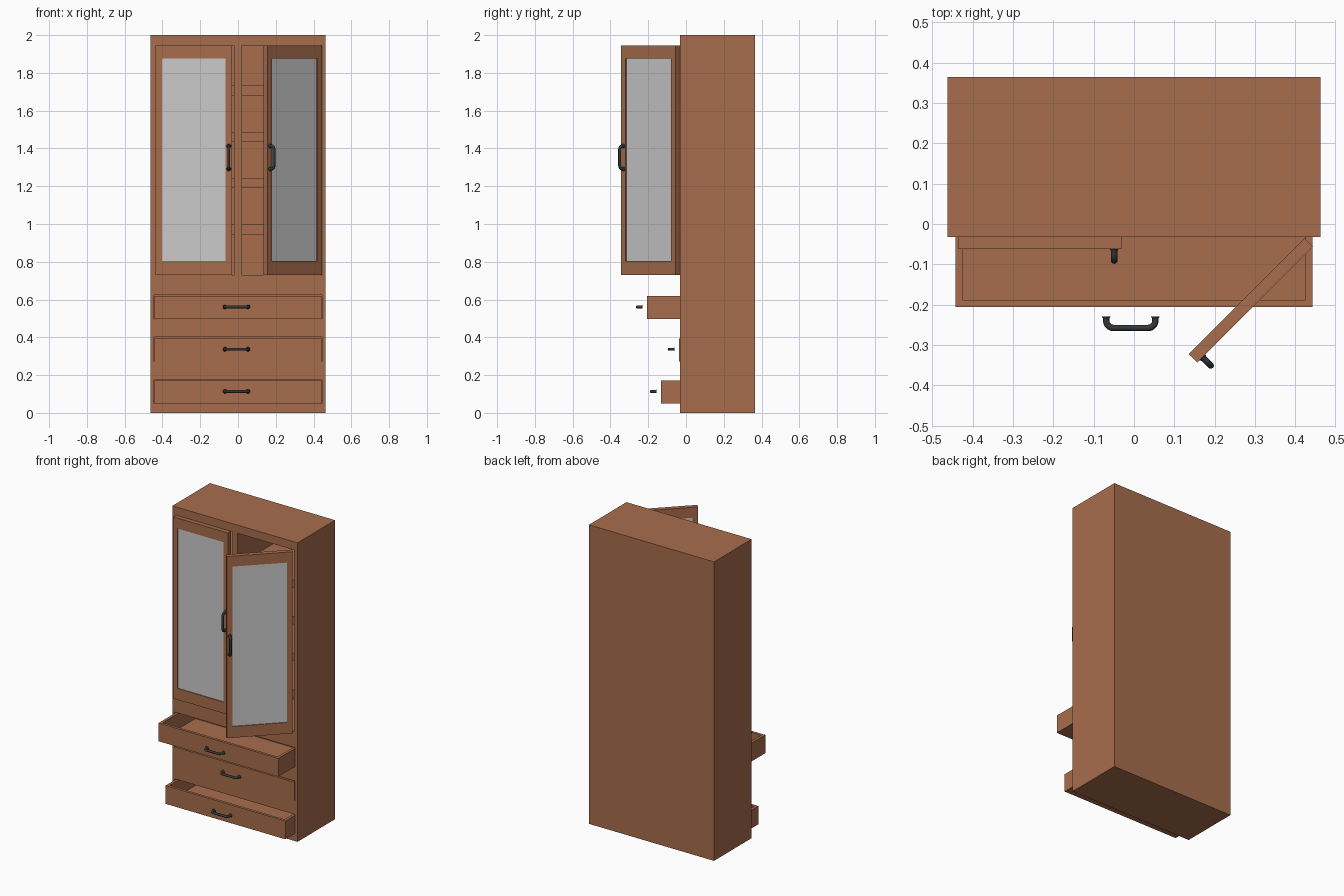
import bpy
import bmesh
import math
from mathutils import Matrix, Vector

cube = bpy.data.objects.get("Cube")
if cube:
    bpy.data.objects.remove(cube, do_unlink=True)


def material(name, rgb, rough):
    m = bpy.data.materials.new(name)
    m.use_nodes = True
    m.diffuse_color = (*rgb, 1)
    bsdf = m.node_tree.nodes["Principled BSDF"]
    bsdf.inputs["Base Color"].default_value = (*rgb, 1)
    bsdf.inputs["Roughness"].default_value = rough
    return m


WOOD = material("warm wood", (0.39, 0.155, 0.074), 0.6)
GLASS = material("pale mirror", (0.6, 0.6, 0.6), 0.4)
METAL = material("dark metal", (0.035, 0.037, 0.04), 0.4)


def box(name, x, y, z, mat=None):
    """Box from (min, max) ranges on each axis."""
    bm = bmesh.new()
    bmesh.ops.create_cube(bm, size=1)
    for v in bm.verts:
        v.co = Vector(r[0] if c < 0 else r[1] for c, r in zip(v.co, (x, y, z)))
    mesh = bpy.data.meshes.new(name)
    bm.to_mesh(mesh)
    bm.free()
    obj = bpy.data.objects.new(name, mesh)
    bpy.context.collection.objects.link(obj)
    if mat:
        mesh.materials.append(mat)
    return obj


def carve(obj, x, y, z):
    """Cut a box-shaped hole out of an object."""
    cutter = box("cutter", x, y, z)
    mod = obj.modifiers.new("hole", "BOOLEAN")
    mod.operation = "DIFFERENCE"
    mod.solver = "EXACT"
    mod.object = cutter
    bpy.context.view_layer.objects.active = obj
    bpy.ops.object.modifier_apply(modifier=mod.name)
    bpy.data.objects.remove(cutter, do_unlink=True)


def handle(name, matrix):
    """Bow handle: base on y = 0, grip towards -y, lying along x."""
    half, depth, bend = 0.061, 0.029, 0.018
    side = [(half, 0, 1.45), (half, -0.005, 1)]
    for i in range(6):
        a = math.radians(18 * i)
        side.append((half - bend + bend * math.cos(a),
                     -depth + bend - bend * math.sin(a), 1))
    path = side + [(-x, y, r) for x, y, r in reversed(side)]
    curve = bpy.data.curves.new(name, "CURVE")
    curve.dimensions = "3D"
    curve.bevel_depth = 0.008
    curve.bevel_resolution = 3
    curve.use_fill_caps = True
    spline = curve.splines.new("POLY")
    spline.points.add(len(path) - 1)
    for p, (x, y, r) in zip(spline.points, path):
        p.co = (x, y, 0, 1)
        p.radius = r
    curve.materials.append(METAL)
    obj = bpy.data.objects.new(name, curve)
    bpy.context.collection.objects.link(obj)
    obj.matrix_world = matrix
    bpy.ops.object.select_all(action="DESELECT")
    obj.select_set(True)
    bpy.context.view_layer.objects.active = obj
    bpy.ops.object.convert(target="MESH")
    bpy.ops.object.shade_smooth_by_angle(angle=math.radians(40))


# Cabinet body with two tall compartments and three drawer slots
FRONT, BACK = -0.032, 0.365
DOOR_Z = (0.73, 1.945)
body = box("cabinet_body", (-0.463, 0.463), (FRONT, BACK), (0, 2), WOOD)
for x in ((-0.437, -0.02), (0.02, 0.437)):
    carve(body, x, (FRONT - 0.1, BACK - 0.02), DOOR_Z)

# Shelves
for side, x in (("left", (0.018, 0.439)), ("right", (-0.439, -0.018))):
    for i in range(4):
        z = 0.945 + 0.245 * i
        box(f"shelf_{side}_{i + 1}", x, (FRONT + 0.02, BACK - 0.018), (z, z + 0.052), WOOD)

# Drawers pulled out by different amounts, with handles standing off the fronts
for name, z, y in (("bottom", 0.05, -0.132), ("middle", 0.273, -0.037), ("top", 0.497, -0.206)):
    carve(body, (-0.446, 0.446), (FRONT - 0.1, BACK - 0.015), (z - 0.001, z + 0.128))
    drawer = box(f"{name}_drawer", (-0.443, 0.443), (y, y + 0.38), (z, z + 0.122), WOOD)
    carve(drawer, (-0.425, 0.425), (y + 0.018, y + 0.362), (z + 0.018, z + 0.2))
    handle(f"{name}_drawer_handle", Matrix.Translation((-0.008, y - 0.023, z + 0.064)))


# Doors: hinge edge at the local origin, leaf running along x in direction s
def door(side, s, hinge, angle):
    width, thick = 0.406, 0.03
    place = Matrix.Translation(hinge) @ Matrix.Rotation(math.radians(angle), 4, "Z")

    def span(a, b):
        return tuple(sorted((s * a, s * b)))

    window_x = span(0.034, width - 0.034)
    window_z = (0.805, 1.875)
    frame = box(f"{side}_door_frame", span(0, width), (-thick, 0), DOOR_Z, WOOD)
    carve(frame, window_x, (-0.1, 0.1), window_z)
    pane = box(f"{side}_door_mirror", window_x, (-0.024, -0.008), window_z, GLASS)
    for part in (frame, pane):
        part.matrix_world = place
    grip = Matrix.Translation((s * (width - 0.018), -thick, 1.352))
    handle(f"{side}_door_handle", place @ grip @ Matrix.Rotation(math.pi / 2, 4, "Y"))


door("right", 1, (-0.437, FRONT, 0), 0)
door("left", -1, (0.423, FRONT - 0.003, 0), 45)
